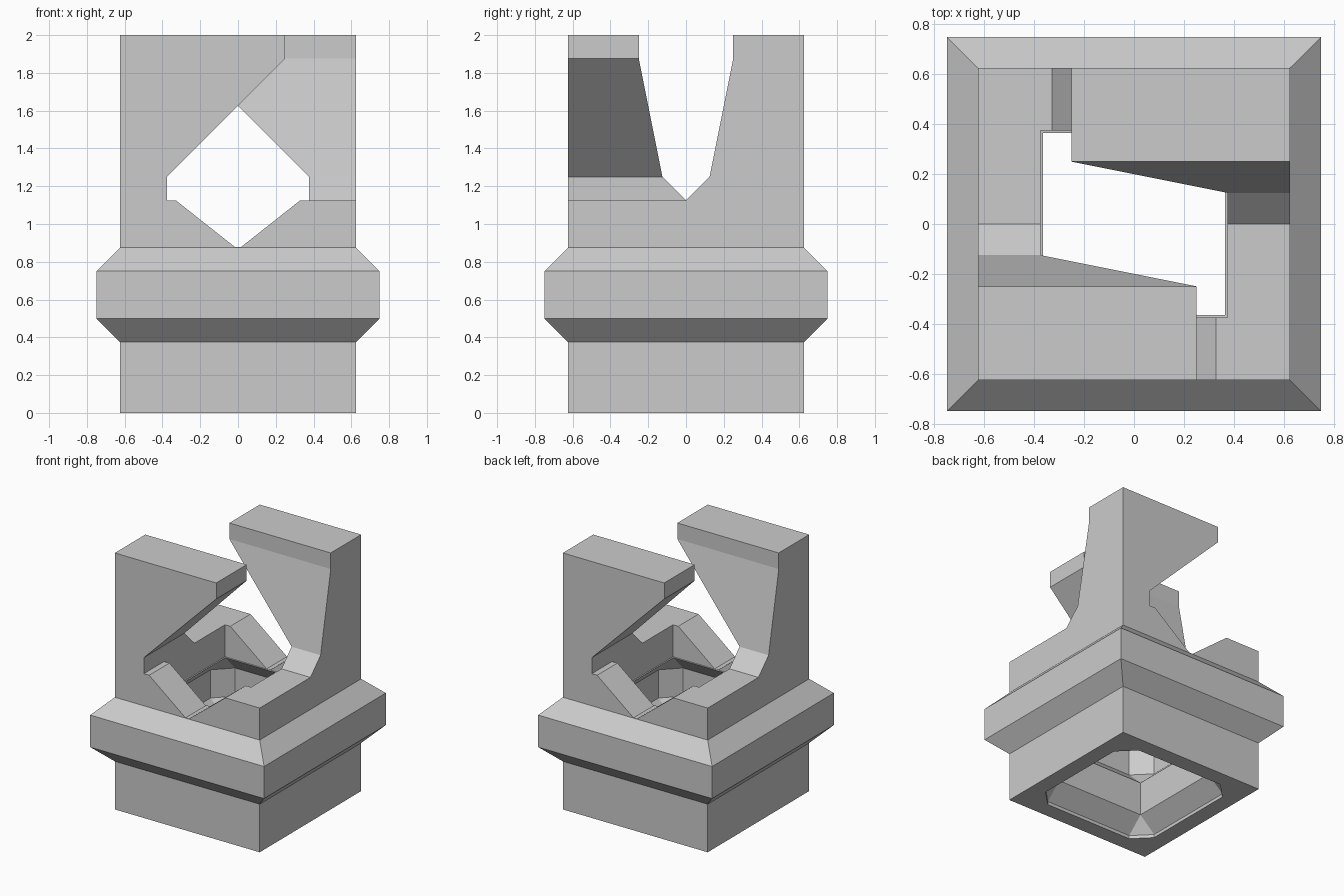
import bpy, bmesh
from mathutils import Matrix

cube = bpy.data.objects.get("Cube")
if cube:
    bpy.data.objects.remove(cube, do_unlink=True)

grey = bpy.data.materials.new("stone_grey")
grey.use_nodes = True
COLOUR = (0.6, 0.6, 0.6, 1)
grey.diffuse_color = COLOUR
grey.node_tree.nodes["Principled BSDF"].inputs["Base Color"].default_value = COLOUR


def finish(bm, name):
    bmesh.ops.recalc_face_normals(bm, faces=bm.faces[:])
    mesh = bpy.data.meshes.new(name)
    bm.to_mesh(mesh)
    bm.free()
    mesh.materials.append(grey)
    ob = bpy.data.objects.new(name, mesh)
    bpy.context.collection.objects.link(ob)
    return ob


def loft(name, rings):
    """Stack square rings (half width, corner cut, height); a cut of 0 is a sharp corner."""
    bm = bmesh.new()
    loops = []
    for h, c, z in rings:
        k = h - c
        pts = [(h, -k), (h, k), (k, h), (-k, h), (-h, k), (-h, -k), (-k, -h), (k, -h)]
        loops.append([bm.verts.new((x, y, z)) for x, y in pts])
    for a, b in zip(loops, loops[1:]):
        for i in range(8):
            j = (i + 1) % 8
            bm.faces.new((a[i], a[j], b[j], b[i]))
    bm.faces.new(loops[0][::-1])
    bm.faces.new(loops[-1])
    bmesh.ops.remove_doubles(bm, verts=bm.verts[:], dist=0.0005)
    return finish(bm, name)


def prism(name, profile, axis):
    """Extrude a (horizontal, height) profile right through the model along x or y."""
    bm = bmesh.new()
    ends = []
    for d in (-1, 1):
        ends.append([bm.verts.new((d, u, z) if axis == "x" else (u, d, z)) for u, z in profile])
    a, b = ends
    bm.faces.new(a)
    bm.faces.new(b[::-1])
    n = len(profile)
    for i in range(n):
        j = (i + 1) % n
        bm.faces.new((a[i], b[i], b[j], a[j]))
    return finish(bm, name)


def combine(ob, other, operation):
    mod = ob.modifiers.new("combine", "BOOLEAN")
    mod.operation = operation
    mod.solver = "EXACT"
    mod.object = other
    bpy.context.view_layer.objects.active = ob
    bpy.ops.object.modifier_apply(modifier=mod.name)
    bpy.data.objects.remove(other, do_unlink=True)


# Square base with a bevelled collar
body = loft("tower_body", [
    (0.625, 0, 0), (0.625, 0, 0.375), (0.75, 0, 0.5),
    (0.75, 0, 0.75), (0.625, 0, 0.875), (0.625, 0, 1.125)])

# Hollow core with cut corners where it widens
core = loft("core_cutter", [
    (0.5, 0.125, -0.1), (0.5, 0.125, 0.025), (0.375, 0, 0.14), (0.375, 0, 0.4),
    (0.5, 0.125, 0.52), (0.5, 0.125, 0.74), (0.365, 0, 0.875),
    (0.375, 0, 0.876), (0.375, 0, 1.3)])
combine(body, core, "DIFFERENCE")

# V notches in the front and back walls
notch = prism("notch_cutter", [
    (-0.015, 0.877), (0.015, 0.877), (0.415, 1.193), (-0.415, 1.193)], "y")
combine(body, notch, "DIFFERENCE")

# Two overhanging corner blocks, each half a turn from the other
for turns in range(2):
    block = prism("overhang_block", [
        (-0.625, 1.125), (-0.375, 1.125), (-0.375, 1.25),
        (0.25, 1.875), (0.25, 2), (-0.625, 2)], "y")
    side = prism("side_profile", [
        (-0.625, 1.125), (0, 1.125), (-0.125, 1.25),
        (-0.25, 1.875), (-0.25, 2), (-0.625, 2)], "x")
    combine(block, side, "INTERSECT")
    if turns:
        block.data.transform(Matrix.Rotation(3.14159265, 4, "Z"))
    combine(body, block, "UNION")

# Tidy coplanar faces
bm = bmesh.new()
bm.from_mesh(body.data)
bmesh.ops.remove_doubles(bm, verts=bm.verts[:], dist=0.0003)
bmesh.ops.dissolve_limit(bm, angle_limit=0.01, verts=bm.verts[:], edges=bm.edges[:])
bm.to_mesh(body.data)
bm.free()
